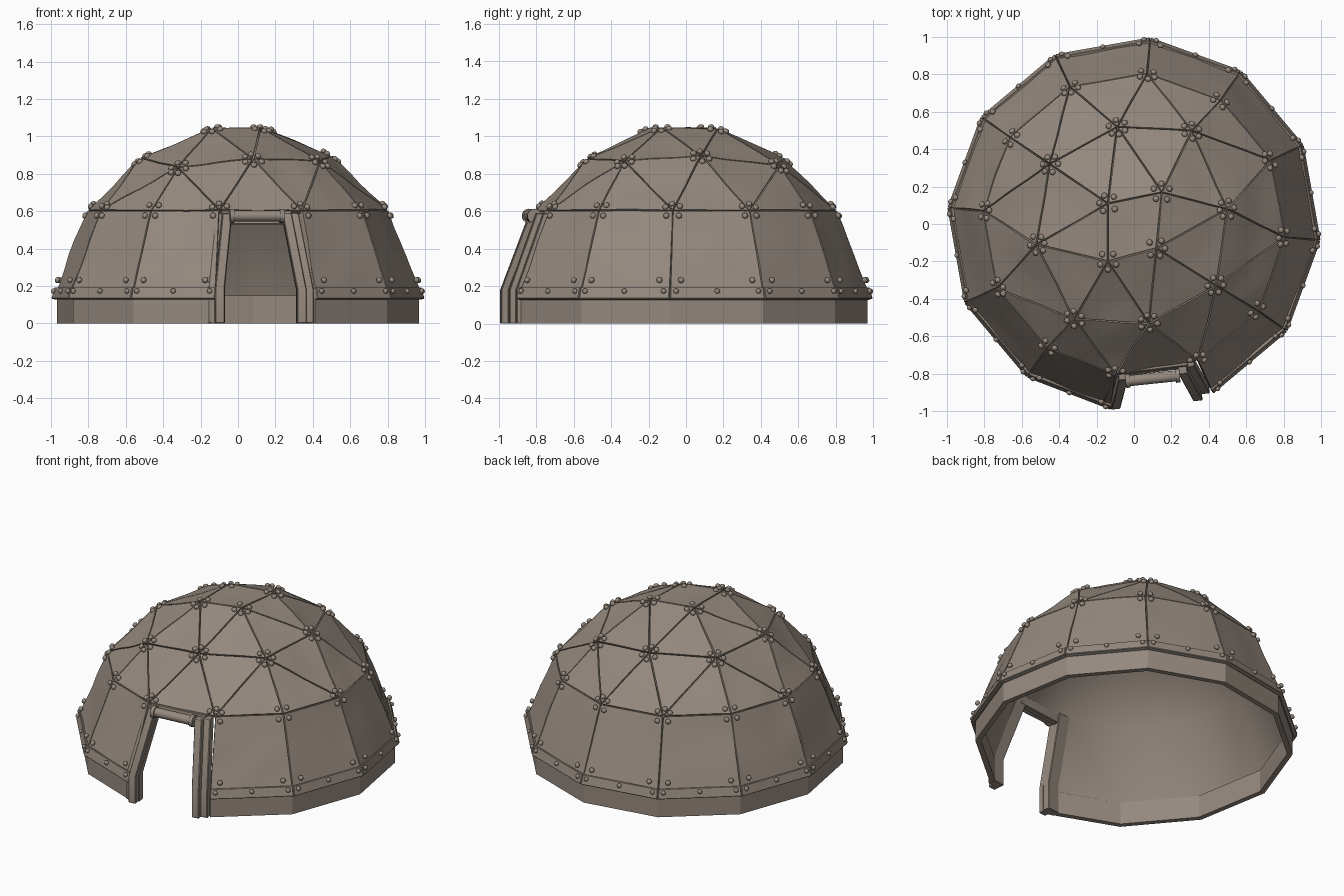
import bpy, bmesh, math
from mathutils import Vector, Matrix, noise

if "Cube" in bpy.data.objects:
    bpy.data.objects.remove(bpy.data.objects["Cube"])

mat = bpy.data.materials.new("weathered_taupe")
mat.diffuse_color = (0.30, 0.25, 0.21, 1)
mat.use_nodes = True
mat.node_tree.nodes["Principled BSDF"].inputs["Base Color"].default_value = mat.diffuse_color


def finish(bm, name, solid=0, bevel=0, angle=30):
    me = bpy.data.meshes.new(name)
    bm.to_mesh(me)
    bm.free()
    ob = bpy.data.objects.new(name, me)
    bpy.context.collection.objects.link(ob)
    me.materials.append(mat)
    bpy.ops.object.select_all(action='DESELECT')
    ob.select_set(True)
    bpy.context.view_layer.objects.active = ob
    if solid:
        m = ob.modifiers.new("thick", 'SOLIDIFY')
        m.thickness, m.offset = solid, -1
        bpy.ops.object.modifier_apply(modifier=m.name)
    if bevel:
        m = ob.modifiers.new("bevel", 'BEVEL')
        m.width, m.segments = bevel, 1
        bpy.ops.object.modifier_apply(modifier=m.name)
    bpy.ops.object.shade_smooth_by_angle(angle=math.radians(angle))
    return ob


def normal(poly):
    return (poly[1] - poly[0]).cross(poly[2] - poly[0]).normalized()


def outward(poly):
    c = sum(poly, Vector()) / len(poly)
    return poly if normal(poly).dot(c) > 0 else poly[::-1]


def corner_dirs(poly):
    # bisector and half-angle sine for each corner
    out = []
    for i, p in enumerate(poly):
        a = (poly[i - 1] - p).normalized()
        b = (poly[(i + 1) % len(poly)] - p).normalized()
        out.append(((a + b).normalized(), math.sin(a.angle(b) / 2)))
    return out


def inset(poly, d):
    return [p + u * (d / s) for p, (u, s) in zip(poly, corner_dirs(poly))]


def ring(r, z):
    angs = [85 - 30 * i for i in range(12)]
    angs[6] = -97
    return [Vector((r * math.cos(math.radians(a)), r * math.sin(math.radians(a)), z)) for a in angs]


DOOR = 5   # sector between -65 and -97 degrees


def band(low, high):
    return [outward([low[i], low[(i + 1) % 12], high[(i + 1) % 12], high[i]])
            for i in range(12) if i != DOOR]


# Upper cap: faceted hull through the joint points
eaves = ring(0.81, 0.605)
mid = [(.31, .5), (-.09, .52), (-.45, .32), (-.52, -.11), (-.32, -.51), (.08, -.53), (.44, -.33), (.5, .08)]
top = [(.15, .17), (-.14, .11), (-.14, -.2), (.12, -.13)]
pts = eaves + [Vector((x, y, math.sqrt(1.061 - x * x - y * y))) for x, y in mid]
pts += [Vector((x, y, 1.045)) for x, y in top]
bm = bmesh.new()
for p in pts:
    bm.verts.new(p)
bmesh.ops.convex_hull(bm, input=bm.verts[:])
bm.normal_update()
bmesh.ops.delete(bm, geom=[f for f in bm.faces if abs(f.normal.z) > .9 and f.calc_center_median().z < .65],
                 context='FACES')
bmesh.ops.dissolve_limit(bm, angle_limit=math.radians(2), verts=bm.verts[:], edges=bm.edges[:])
cap = [outward([v.co.copy() for v in f.verts]) for f in bm.faces]
bm.free()
lower = band(ring(0.995, 0.135), eaves)

# Inner shell
bm = bmesh.new()
for poly in cap + lower:
    bm.faces.new([bm.verts.new(p * 0.985) for p in poly])
bmesh.ops.remove_doubles(bm, verts=bm.verts[:], dist=0.001)
bmesh.ops.recalc_face_normals(bm, faces=bm.faces[:])
if sum(f.normal.dot(f.calc_center_median()) for f in bm.faces) < 0:
    bmesh.ops.reverse_faces(bm, faces=bm.faces[:])
finish(bm, "inner_shell", solid=0.025, angle=40)

# Separate dented outer panels
bm = bmesh.new()
for poly in cap + lower:
    part = bmesh.new()
    part.faces.new([part.verts.new(p) for p in inset(poly, 0.004)])
    bmesh.ops.subdivide_edges(part, edges=part.edges[:], cuts=5, use_grid_fill=True)
    n = normal(poly)
    for v in part.verts:
        v.co += n * (noise.noise(v.co * 5) * 0.010)
    tmp = bpy.data.meshes.new("tmp")
    part.to_mesh(tmp)
    part.free()
    bm.from_mesh(tmp)
    bpy.data.meshes.remove(tmp)
finish(bm, "outer_panels", solid=0.018)

# Base wall
bm = bmesh.new()
for poly in band(ring(0.972, 0), ring(0.972, 0.15)):
    bm.faces.new([bm.verts.new(p) for p in poly])
bmesh.ops.remove_doubles(bm, verts=bm.verts[:], dist=0.001)
finish(bm, "base_wall", solid=0.035, angle=20)

# Skirt strips along the panel bottoms
strips = band(ring(1.003, 0.13), ring(0.983, 0.197))
bm = bmesh.new()
for poly in strips:
    bm.faces.new([bm.verts.new(p) for p in inset(poly, 0.003)])
finish(bm, "skirt_strips", solid=0.025, bevel=0.003)

# Rivets: one in every panel corner, plus rows on the skirt
bm = bmesh.new()


def rivet(p, n, r=0.017):
    rot = n.to_track_quat('Z', 'Y').to_matrix().to_4x4()
    bmesh.ops.create_uvsphere(bm, u_segments=8, v_segments=6, radius=r,
                              matrix=Matrix.Translation(p + n * 0.006) @ rot @ Matrix.Diagonal((1, 1, .8, 1)))


for poly in cap:
    for p, (u, s) in zip(poly, corner_dirs(poly)):
        rivet(p + u * 0.048, normal(poly))
for poly in lower:
    for p, (u, s) in zip(poly, corner_dirs(poly)):
        if p.z > 0.4:
            rivet(p + u * 0.045, normal(poly))
        else:
            side = Vector((u.x, u.y, 0)).normalized()
            up = (eaves[0] - ring(0.995, 0.135)[0]).length
            rivet(p + u * (0.1 / max(u.z, .3)) * 0.95 - side * 0.05, normal(poly))
for poly in strips:
    n = normal(poly)
    lo = sorted(poly, key=lambda p: p.z)
    a, b = lo[0] + Vector((0, 0, .045)), lo[1] + Vector((0, 0, .045))
    for t in (0.07, 0.5, 0.93):
        rivet(a.lerp(b, t) - n * 0.012, n, 0.015)
finish(bm, "rivets", angle=60)


# Door frame
def beam(name, path, t, width, depth, bevel=0.004):
    t = Vector(t).normalized()
    back = Vector((-t.y, t.x, 0))
    bm = bmesh.new()
    rows = []
    for p in path:
        p = Vector(p)
        rows.append([bm.verts.new(p + t * (sx * width / 2) + back * d)
                     for sx, d in ((-1, 0), (1, 0), (1, depth), (-1, depth))])
    bm.faces.new(rows[0][::-1])
    bm.faces.new(rows[-1])
    for r0, r1 in zip(rows, rows[1:]):
        for i in range(4):
            j = (i + 1) % 4
            bm.faces.new((r0[i], r0[j], r1[j], r1[i]))
    bmesh.ops.recalc_face_normals(bm, faces=bm.faces[:])
    return finish(bm, name, bevel=bevel)


door_t = (0.99, 0.12, 0)
posts = {"left": ((-.115, -.955), (-.075, -.80), 1), "right": ((.36, -.91), (.28, -.765), -1)}
for side, ((bx, by), (tx, ty), s) in posts.items():
    path = [(bx, by, 0), (bx, by, .18), (tx, ty, .59)]
    beam(side + "_door_post", path, door_t, 0.09, 0.05)
    beam(side + "_door_post_trim", [(x + s * .018, y - .035, z) for x, y, z in path], door_t, 0.05, 0.05)
beam("door_lintel", [(.10, -.795, .53), (.10, -.78, .605)], door_t, 0.38, 0.04)


def rod(bm, a, b, r):
    d = b - a
    m = Matrix.Translation((a + b) / 2) @ d.to_track_quat('Z', 'Y').to_matrix().to_4x4()
    bmesh.ops.create_cone(bm, cap_ends=True, segments=14, radius1=r, radius2=r, depth=d.length, matrix=m)


# Rolled curtain over the door with end collars
bm = bmesh.new()
a, b = Vector((-.045, -.84, .575)), Vector((.245, -.81, .575))
rod(bm, a, b, 0.03)
for t in (0.03, 0.95):
    rod(bm, a.lerp(b, t - .03), a.lerp(b, t + .05), 0.038)
finish(bm, "door_roll", angle=35)
